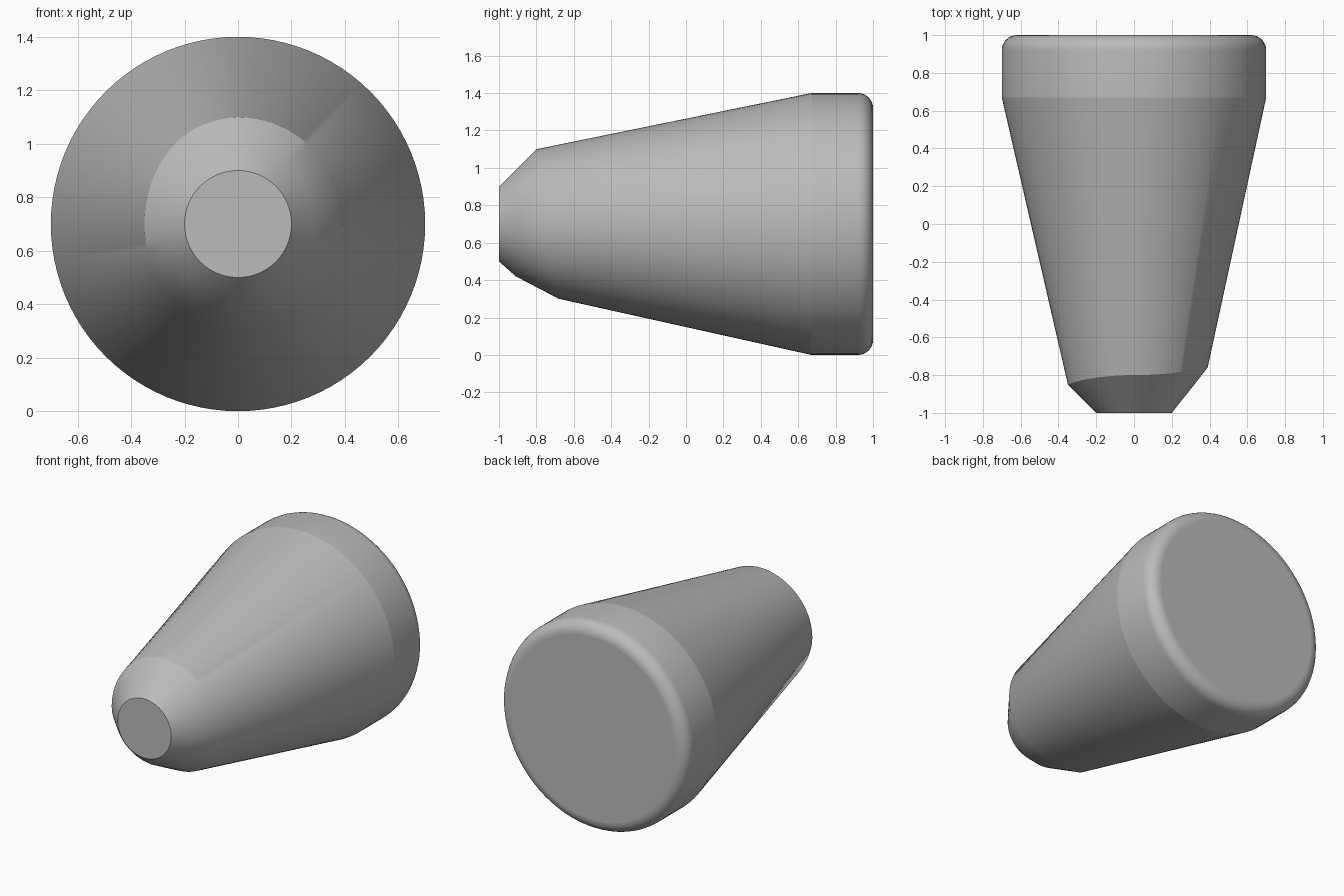
import bpy, bmesh
from math import sin, cos, pi, tau

cube = bpy.data.objects.get("Cube")
if cube:
    bpy.data.objects.remove(cube)

SEGMENTS = 96
CENTRE_Z = 0.7

# Nose shoulder and mid-nose (radius, y) at the top, left, bottom and right
SHOULDER = [(0.40, -0.80), (0.39, -0.76), (0.40, -0.68), (0.35, -0.85)]
MID_NOSE = [(0.28, -0.92), (0.28, -0.90), (0.28, -0.91), (0.27, -0.93)]


def blend(keys, angle):
    """Ease between the four keys around the axis."""
    t = angle / (pi / 2)
    i = int(t) % 4
    f = (1 - cos((t - int(t)) * pi)) / 2
    a, b = keys[i], keys[(i + 1) % 4]
    return tuple(p + (q - p) * f for p, q in zip(a, b))


def profile(angle):
    """Section from the nose tip to the rounded back rim."""
    rim = [(0.62 + 0.08 * cos(k * pi / 16), 0.92 + 0.08 * sin(k * pi / 16))
           for k in range(9)]
    return [(0.20, -1.0), blend(MID_NOSE, angle), blend(SHOULDER, angle),
            (0.70, 0.67)] + rim


# Body skin, ring by ring around the long axis
bm = bmesh.new()
columns = []
for s in range(SEGMENTS):
    a = tau * s / SEGMENTS
    columns.append([bm.verts.new((r * sin(a), y, CENTRE_Z + r * cos(a)))
                    for r, y in profile(a)])
for s in range(SEGMENTS):
    c, d = columns[s], columns[(s + 1) % SEGMENTS]
    for k in range(len(c) - 1):
        bm.faces.new((c[k], c[k + 1], d[k + 1], d[k]))

# Flat nose and back caps
for end in (0, -1):
    bm.faces.new([c[end] for c in columns])
bmesh.ops.recalc_face_normals(bm, faces=bm.faces)

# Crisp edges at the collar and around both caps
for s in range(SEGMENTS):
    for k in (0, 3, -1):
        edge = bm.edges.get((columns[s][k], columns[(s + 1) % SEGMENTS][k]))
        edge.smooth = False

mesh = bpy.data.meshes.new("tapered_body")
bm.to_mesh(mesh)
bm.free()
body = bpy.data.objects.new("tapered_body", mesh)
bpy.context.collection.objects.link(body)

# Plain grey finish
grey = bpy.data.materials.new("grey")
grey.use_nodes = True
colour = (0.5, 0.5, 0.5, 1)
grey.diffuse_color = colour
grey.node_tree.nodes["Principled BSDF"].inputs["Base Color"].default_value = colour
mesh.materials.append(grey)

# Smooth sides, sharp where the nose breaks steeply
bpy.ops.object.select_all(action='DESELECT')
body.select_set(True)
bpy.context.view_layer.objects.active = body
bpy.ops.object.shade_smooth_by_angle(angle=pi / 6, keep_sharp_edges=True)
